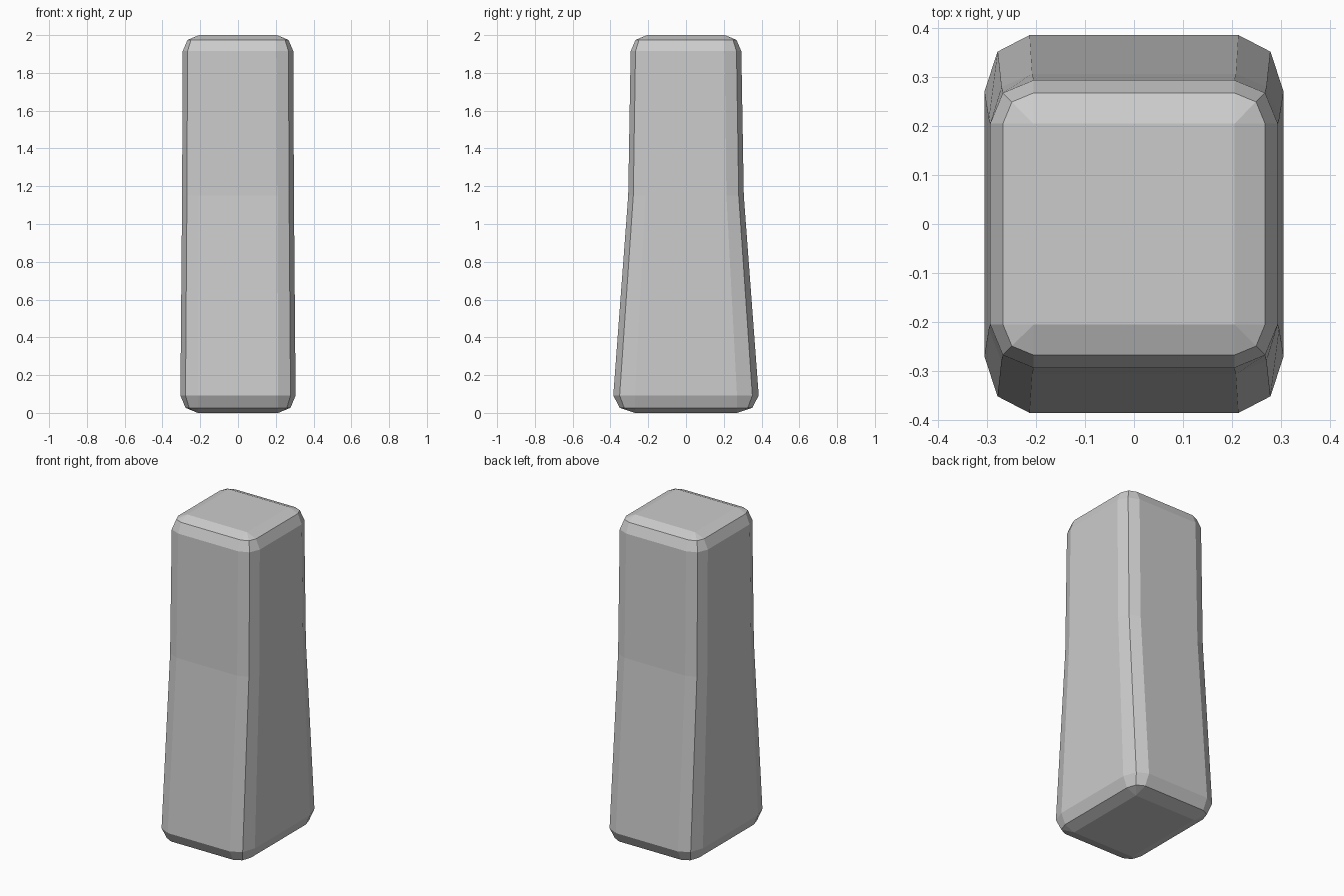
import bpy, bmesh

if "Cube" in bpy.data.objects:
    bpy.data.objects.remove(bpy.data.objects["Cube"])

# Cross-sections from bottom to top: z, flat half-width x / y, corner bevel radius x / y
SECTIONS = [
    (0.00, 0.213, 0.270, 0.0, 0.0),
    (0.027, 0.213, 0.270, 0.065, 0.081),
    (0.092, 0.213, 0.270, 0.092, 0.115),
    (1.15, 0.208, 0.214, 0.088, 0.092),
    (1.915, 0.205, 0.205, 0.088, 0.088),
    (1.975, 0.205, 0.205, 0.062, 0.062),
    (2.00, 0.205, 0.205, 0.0, 0.0),
]
C = 0.7071


def ring(bm, z, ix, iy, rx, ry):
    """Rectangle with two-segment bevelled corners, counter-clockwise."""
    arc = [(1, 0), (C, C), (0, 1)]
    pts = []
    for sx, sy in ((1, 1), (-1, 1), (-1, -1), (1, -1)):
        corner = [(sx * (ix + rx * a), sy * (iy + ry * b)) for a, b in arc]
        pts += corner if sx * sy > 0 else corner[::-1]
    return [bm.verts.new((x, y, z)) for x, y in pts]


# Tapered pillar lofted through the sections
bm = bmesh.new()
rings = [ring(bm, *s) for s in SECTIONS]
for low, high in zip(rings, rings[1:]):
    n = len(low)
    for i in range(n):
        j = (i + 1) % n
        bm.faces.new((low[i], low[j], high[j], high[i]))
bm.faces.new(rings[0][::-1])
bm.faces.new(rings[-1])
bmesh.ops.remove_doubles(bm, verts=bm.verts[:], dist=0.0001)
bmesh.ops.recalc_face_normals(bm, faces=bm.faces[:])

mesh = bpy.data.meshes.new("tapered_pillar")
bm.to_mesh(mesh)
bm.free()
pillar = bpy.data.objects.new("tapered_pillar", mesh)
bpy.context.collection.objects.link(pillar)
